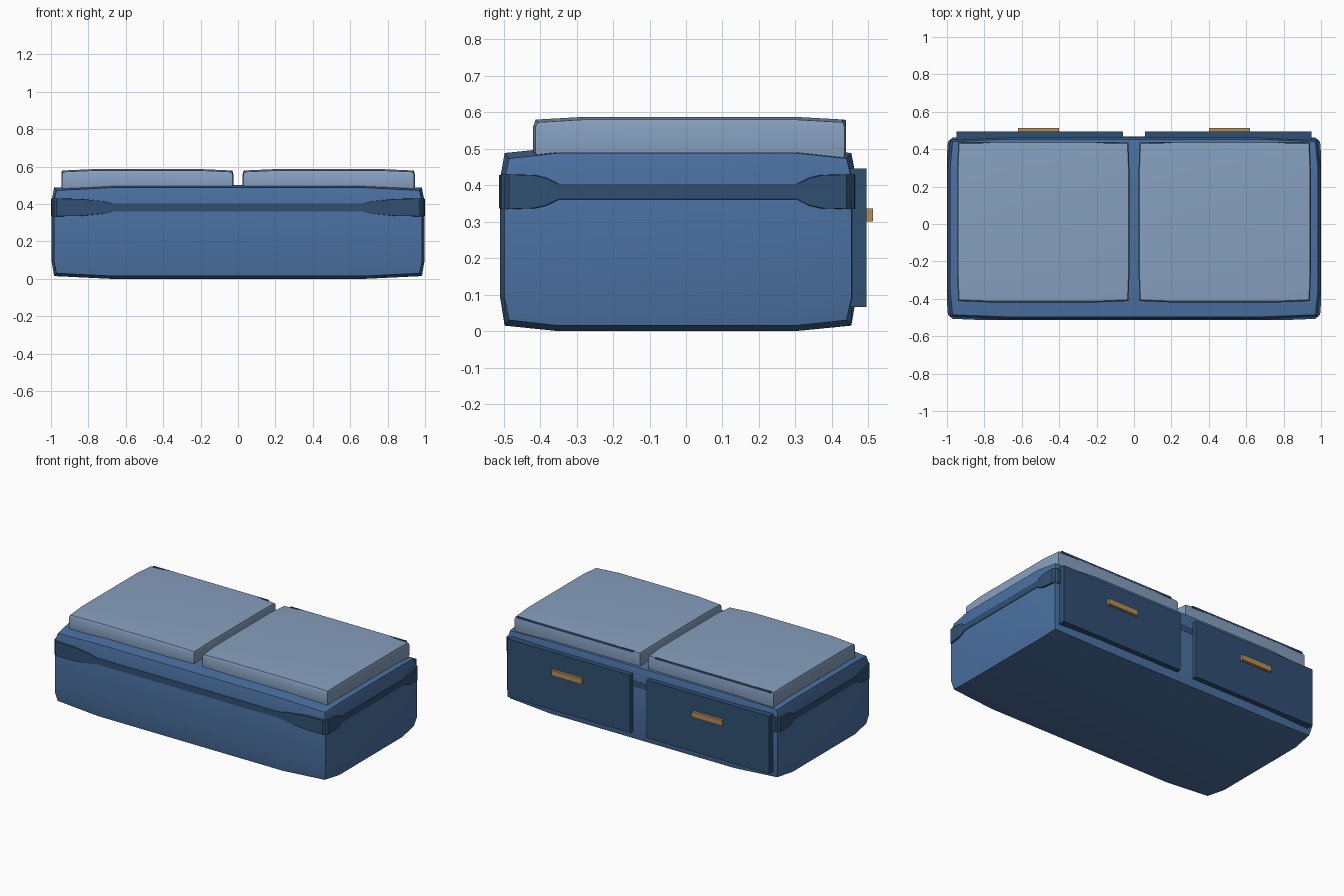
import bpy, bmesh
from itertools import product
from mathutils import Vector

old = bpy.data.objects.get("Cube")
if old:
    bpy.data.objects.remove(old, do_unlink=True)


def material(name, rgb):
    m = bpy.data.materials.new(name)
    m.use_nodes = True
    m.diffuse_color = (*rgb, 1)
    bsdf = next(n for n in m.node_tree.nodes if n.type == 'BSDF_PRINCIPLED')
    bsdf.inputs["Base Color"].default_value = (*rgb, 1)
    bsdf.inputs["Roughness"].default_value = 0.8
    return m


BLUE = material("frame blue", (0.07, 0.165, 0.36))
NAVY = material("dark blue", (0.03, 0.08, 0.17))
PALE = material("pale cushion blue", (0.24, 0.35, 0.52))
BRASS = material("handle tan", (0.46, 0.27, 0.10))


def finish(bm, name, mat, angle=None):
    bmesh.ops.recalc_face_normals(bm, faces=bm.faces)
    mesh = bpy.data.meshes.new(name)
    bm.to_mesh(mesh)
    bm.free()
    mesh.materials.append(mat)
    ob = bpy.data.objects.new(name, mesh)
    bpy.context.collection.objects.link(ob)
    if angle:
        bpy.ops.object.select_all(action='DESELECT')
        ob.select_set(True)
        bpy.context.view_layer.objects.active = ob
        bpy.ops.object.shade_smooth_by_angle(angle=angle)
    return ob


def box(name, lo, hi, mat):
    bm = bmesh.new()
    bmesh.ops.create_cube(bm, size=1)
    lo, hi = Vector(lo), Vector(hi)
    for v in bm.verts:
        v.co = (lo + hi) / 2 + v.co * (hi - lo)
    return finish(bm, name, mat)


def bulged_box(name, axes, push, mat, angle):
    """Box with three cells per side whose faces swell outwards.
    axes: four grid positions per axis; push: (low, high) swelling per axis."""
    bm = bmesh.new()
    verts = {}
    for idx in product(range(4), repeat=3):
        ends = sum(i in (0, 3) for i in idx)
        if not ends:
            continue
        share = (3 - ends) / 2
        co = []
        for a, i in enumerate(idx):
            shift = {0: -push[a][0], 3: push[a][1]}.get(i, 0)
            co.append(axes[a][i] + shift * share)
        verts[idx] = bm.verts.new(co)
    for a, side, i, j in product(range(3), (0, 3), range(3), range(3)):
        ring = []
        for di, dj in ((0, 0), (1, 0), (1, 1), (0, 1)):
            key = [i + di, j + dj]
            key.insert(a, side)
            ring.append(verts[tuple(key)])
        bm.faces.new(ring)
    return finish(bm, name, mat, angle)


# Swollen base
bulged_box("base",
           ((-0.97, -0.67, 0.67, 0.97), (-0.485, -0.35, 0.30, 0.44),
            (0.03, 0.09, 0.42, 0.473)),
           ((0.026, 0.026), (0.024, 0.026), (0.03, 0.03)), BLUE, 0.55)

# Band around the base, widening at the corners: (x, y, half height)
front = [(0.67, -0.512, 0.022), (0.72, -0.512, 0.035), (0.85, -0.512, 0.048),
         (0.97, -0.507, 0.05), (0.995, -0.485, 0.05), (1.0, -0.42, 0.048),
         (1.0, -0.385, 0.04), (1.0, -0.35, 0.022)]
# The back corner repeats the front one, moved to the rear face
back = [(x, -y - 0.045, h) for x, y, h in reversed(front)]
half = front + back
path = half + [(-x, y, h) for x, y, h in reversed(half)]
bm = bmesh.new()
rings = []
for x, y, h in path:
    inner = Vector((x * 0.94, (y + 0.02) * 0.9 - 0.02))
    rings.append([bm.verts.new((px, py, 0.382 + s * hh))
                  for px, py, s, hh in ((inner.x, inner.y, -1, h), (x, y, -1, h * 0.94),
                                        (x, y, 1, h * 0.94), (inner.x, inner.y, 1, h))])
for k, ring in enumerate(rings):
    nxt = rings[(k + 1) % len(rings)]
    for j in range(4):
        bm.faces.new((ring[j], nxt[j], nxt[(j + 1) % 4], ring[(j + 1) % 4]))
finish(bm, "corner_band", NAVY, 0.5)

# Cushions, drawers and handles, one set per side
for side, label in ((1, "left"), (-1, "right")):
    def span(a, b):
        return sorted((side * a, side * b))

    x0, x1 = span(0.035, 0.935)
    i0, i1 = span(0.20, 0.77)
    bulged_box(label + "_cushion",
               ((x0, i0, i1, x1), (-0.405, -0.28, 0.30, 0.43), (0.46, 0.49, 0.56, 0.572)),
               ((0.01, 0.01), (0.014, 0.009), (0, 0.015)), PALE, 0.55)
    for part, (a, b), (y0, y1), (z0, z1), mat in (
            ("piping", (0.08, 0.92), (0.427, 0.438), (0.566, 0.578), NAVY),
            ("drawer", (0.06, 0.95), (0.44, 0.494), (0.066, 0.445), NAVY),
            ("handle", (0.40, 0.62), (0.49, 0.512), (0.30, 0.336), BRASS)):
        a, b = span(a, b)
        box(label + "_" + part, (a, y0, z0), (b, y1, z1), mat)
